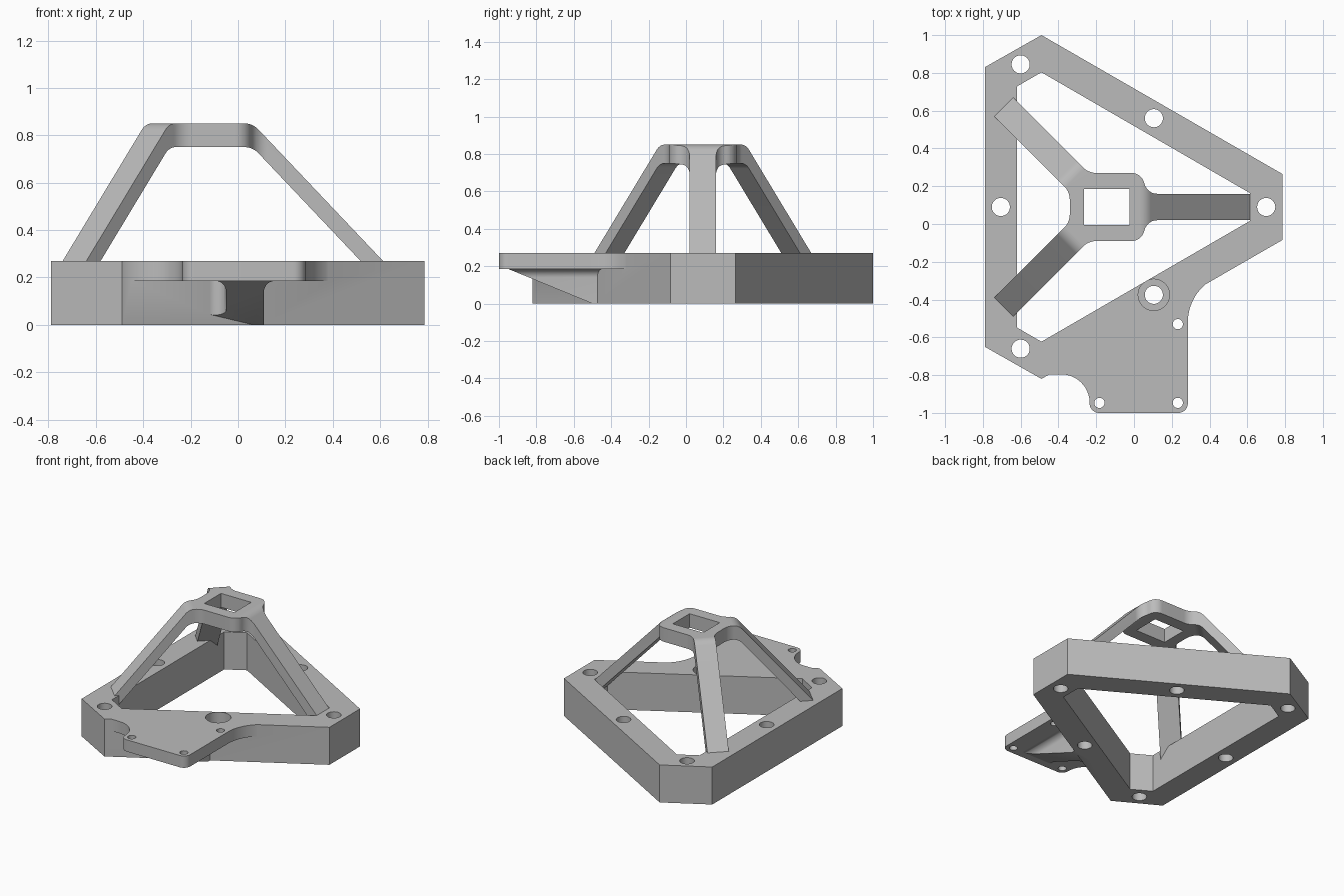
import bpy, bmesh, math
from mathutils import Matrix, Vector

if "Cube" in bpy.data.objects:
    bpy.data.objects.remove(bpy.data.objects["Cube"], do_unlink=True)

grey = bpy.data.materials.new("plain grey")
grey.use_nodes = True
grey.diffuse_color = (0.5, 0.5, 0.5, 1)
grey.node_tree.nodes["Principled BSDF"].inputs["Base Color"].default_value = (0.5, 0.5, 0.5, 1)


def outline(corners, steps=10):
    """Closed outline; a corner given as (x, y, radius) is rounded."""
    pts, n = [], len(corners)
    for i, c in enumerate(corners):
        p = Vector(c[:2])
        if len(c) == 2:
            pts.append(p)
            continue
        u = (Vector(corners[i - 1][:2]) - p).normalized()
        v = (Vector(corners[(i + 1) % n][:2]) - p).normalized()
        half, r = u.angle(v) / 2, c[2]
        centre = p + (u + v).normalized() * r / math.sin(half)
        a = p + u * r / math.tan(half) - centre
        b = p + v * r / math.tan(half) - centre
        start = math.atan2(a.y, a.x)
        turn = math.remainder(math.atan2(b.y, b.x) - start, math.tau)
        for k in range(steps + 1):
            t = start + turn * k / steps
            pts.append(centre + Vector((math.cos(t), math.sin(t))) * r)
    return pts


def prism(name, corners, low, high, matrix=None):
    """Outline extruded from low to high along its normal."""
    bm = bmesh.new()
    face = bm.faces.new([bm.verts.new((p.x, p.y, low)) for p in outline(corners)])
    new = bmesh.ops.extrude_face_region(bm, geom=[face])["geom"]
    bmesh.ops.translate(bm, verts=[g for g in new if isinstance(g, bmesh.types.BMVert)],
                        vec=(0, 0, high - low))
    if matrix:
        bm.transform(matrix)
    bmesh.ops.recalc_face_normals(bm, faces=bm.faces)
    mesh = bpy.data.meshes.new(name)
    bm.to_mesh(mesh)
    bm.free()
    mesh.materials.append(grey)
    obj = bpy.data.objects.new(name, mesh)
    bpy.context.collection.objects.link(obj)
    return obj


def combine(target, other, operation):
    mod = target.modifiers.new("combine", "BOOLEAN")
    mod.object, mod.operation, mod.solver = other, operation, "EXACT"
    bpy.context.view_layer.objects.active = target
    bpy.ops.object.modifier_apply(modifier=mod.name)
    bpy.data.objects.remove(other, do_unlink=True)


def upright(direction, origin):
    """Frame whose profile plane spans a horizontal direction and z."""
    d, up = Vector(direction).normalized(), Vector((0, 0, 1))
    m = Matrix((d, up, d.cross(up))).transposed().to_4x4()
    return Matrix.Translation(origin) @ m


def drill(target, x, y, radius, low, high):
    ring = [(x + radius * math.cos(math.tau * k / 40), y + radius * math.sin(math.tau * k / 40))
            for k in range(40)]
    combine(target, prism("drill", ring, low, high), "DIFFERENCE")


def finish(obj):
    bpy.ops.object.select_all(action="DESELECT")
    obj.select_set(True)
    bpy.context.view_layer.objects.active = obj
    bpy.ops.object.shade_smooth_by_angle(angle=math.radians(30))


MID = 0.09      # y of the symmetry line
DECK = 0.27     # top of the base

# Base: triangular frame with clipped corners
outer = [(-0.79, -0.74), (-0.49, -0.91), (0.787, -0.174)]
inner = [(-0.62, -0.638), (-0.49, -0.713), (0.615, -0.073)]


def mirrored(half):
    """Mirror a half outline across the symmetry line."""
    whole = half + [(c[0], -c[1], *c[2:]) for c in reversed(half)]
    return [(c[0], c[1] + MID, *c[2:]) for c in whole]


base = prism("base_frame", mirrored(outer), 0, DECK)

# Side plate with rounded ears
plate = prism("plate", [(-0.45, -0.7), (-0.45, -0.796), (-0.235, -0.796, 0.15),
                        (-0.235, -1, 0.05), (0.285, -1, 0.05), (0.285, -0.369, 0.26),
                        (0.5, -0.245), (0.4, -0.2)], 0.185, DECK)
combine(base, plate, "UNION")

# Sloped gusset under the plate, blended into plate and wall
gusset = prism("gusset", [(-0.05, -0.01), (0.11, -0.01), (0.11, 0.185, 0.045), (0.16, 0.185),
                          (0.16, 0.2), (-0.1, 0.2), (-0.1, 0.185), (-0.05, 0.185, 0.045)],
               0.42, 0.98, upright((1, 0, 0), (0, 0, 0)))
blend = prism("blend", [(-0.04, -0.5), (-0.04, -0.7), (-0.05, -0.7), (-0.05, -0.567, 0.047),
                        (-0.2, -0.652), (-0.2, -0.55)], -0.01, 0.2)
combine(gusset, blend, "UNION")
wedge = prism("wedge", [(-0.974, 0.195), (-0.5, 0), (-0.41, 0), (-0.41, 0.195)],
              -0.3, 0.3, upright((0, 1, 0), (0, 0, 0)))
combine(gusset, wedge, "INTERSECT")
combine(base, gusset, "UNION")

# Centre opening and bolt holes
combine(base, prism("opening", mirrored(inner), -0.1, 0.4), "DIFFERENCE")
for x, y in [(-0.6, 0.845), (0.105, 0.56), (0.7, MID), (-0.705, MID), (-0.6, -0.66), (0.105, -0.375)]:
    drill(base, x, y, 0.048, -0.1, 0.4)
for x, y in [(0.232, -0.53), (0.232, -0.947), (-0.183, -0.947)]:
    drill(base, x, y, 0.027, 0.1, 0.4)
drill(base, 0.105, -0.375, 0.083, 0.18, 0.4)
finish(base)

# Tower: bent strips and a slab, trimmed by a three-armed plan outline
tower = prism("tripod_tower", mirrored([(-0.34, -0.1), (-0.24, -0.18), (0, -0.18)]), 0.75, 0.85)
for direction, origin, run in [((1, 0, 0), (0.062, MID, 0), 0.55),
                               ((-1, 1, 0), (-0.34, MID + 0.18, 0), 0.495),
                               ((-1, -1, 0), (-0.34, MID - 0.18, 0), 0.495)]:
    bend = [(-0.2, 0.85), (0, 0.85, 0.08), (run * 1.02, 0.258), (run * 1.02, 0.16),
            (run * 1.017, 0.16), (0, 0.75, 0.08), (-0.2, 0.75)]
    combine(tower, prism("strip", bend, -0.18, 0.18, upright(direction, origin)), "UNION")
plan = mirrored([(0.9, 0.07), (0.07, 0.07, 0.07), (0.04, 0.18, 0.07), (-0.24, 0.18, 0.1),
                 (-0.84, 0.78), (-0.94, 0.68), (-0.34, 0.08, 0.1)])
combine(tower, prism("plan", plan, 0.1, 1), "INTERSECT")

# Square socket through the tower top
combine(tower, prism("socket", mirrored([(-0.265, -0.095), (-0.025, -0.095)]), 0.6, 1), "DIFFERENCE")
finish(tower)
